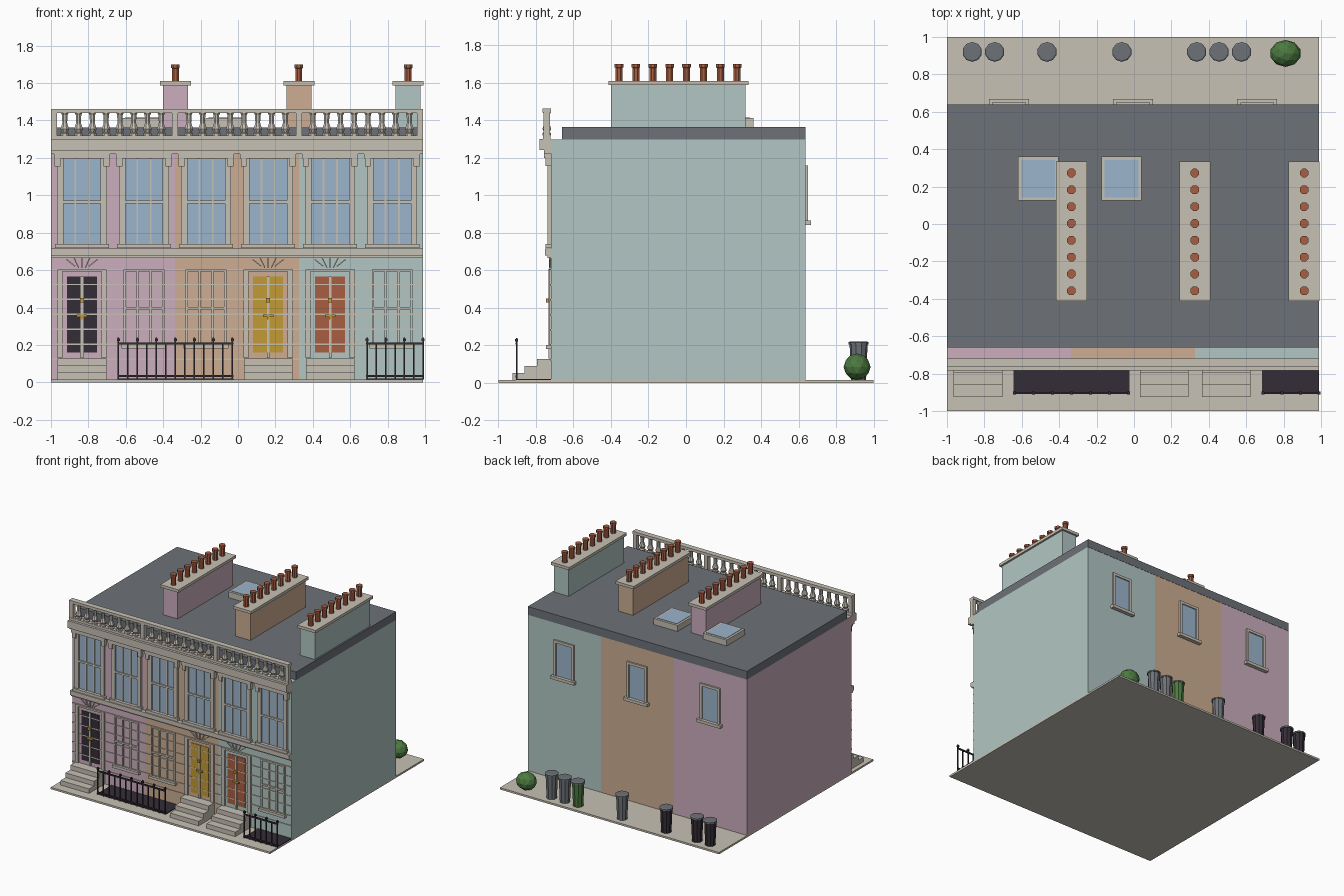
import bpy, bmesh, math
from mathutils import Matrix, Vector

cube = bpy.data.objects.get("Cube")
if cube:
    bpy.data.objects.remove(cube, do_unlink=True)


def material(name, hexcode):
    rgb = [int(hexcode[i:i + 2], 16) / 255 for i in (0, 2, 4)]
    lin = [((c + 0.055) / 1.055) ** 2.4 if c > 0.04 else c / 12.92 for c in rgb]
    m = bpy.data.materials.new(name)
    m.use_nodes = True
    m.diffuse_color = (*lin, 1)
    m.node_tree.nodes["Principled BSDF"].inputs["Base Color"].default_value = (*lin, 1)
    return m


PINK = material("pink paint", "CBAEBD")
TAN = material("tan paint", "CDAE92")
TEAL = material("pale teal paint", "B1C6C3")
STONE = material("pale stone", "C7C1B5")
SLATE = material("slate grey", "6D7278")
GLASS = material("blue glass", "9CB5CC")
DARK = material("near black", "342D37")
GOLD = material("golden yellow", "C29A35")
CLAY = material("terracotta", "A85E42")
GREEN = material("leaf green", "4C7A40")
PAINTS = [PINK, TAN, TEAL]


def finish(name, bm, mat):
    mesh = bpy.data.meshes.new(name)
    bm.to_mesh(mesh)
    bm.free()
    mesh.materials.append(mat)
    ob = bpy.data.objects.new(name, mesh)
    bpy.context.collection.objects.link(ob)
    return ob


def add_box(bm, x0, x1, y0, y1, z0, z1, turn=0):
    """Box between limits, optionally turned about its centre in the xz plane."""
    mid = Vector((x0 + x1, y0 + y1, z0 + z1)) / 2
    size = Matrix.Diagonal((x1 - x0, y1 - y0, z1 - z0, 1))
    bmesh.ops.create_cube(bm, size=1, matrix=Matrix.Translation(mid) @ Matrix.Rotation(turn, 4, 'Y') @ size)


def boxes(name, mat, items):
    bm = bmesh.new()
    for item in items:
        add_box(bm, *item)
    return finish(name, bm, mat)


def lathe(name, mat, profile, sides, spots):
    """Turned shape from (radius, height) pairs, repeated at each spot."""
    bm = bmesh.new()
    for sx, sy, sz in spots:
        rings = []
        for r, z in profile:
            angles = [2 * math.pi * (k + 0.5) / sides for k in range(sides)]
            rings.append([bm.verts.new((sx + r * math.cos(a), sy + r * math.sin(a), sz + z)) for a in angles])
        for low, high in zip(rings, rings[1:]):
            for k in range(sides):
                n = (k + 1) % sides
                bm.faces.new((low[k], low[n], high[n], high[k]))
        bm.faces.new(rings[0][::-1])
        bm.faces.new(rings[-1])
    return finish(name, bm, mat)


L, R, FRONT, BACK, GROUND = -1.0, 0.99, -0.72, 0.636, 0.015
W = (R - L) / 3
BAYS = [L + W * (i + 0.5) / 2 for i in range(6)]
DOORS = [(BAYS[0], DARK), (BAYS[3], GOLD), (BAYS[4], CLAY)]

# Ground slab, three houses, roof
boxes("pavement", STONE, [(L, R, -1, 1, 0, GROUND)])
for i, paint in enumerate(PAINTS):
    boxes(f"house_wall_{i + 1}", paint, [(L + W * i, L + W * (i + 1), FRONT, BACK, GROUND, 1.297)])
boxes("roof", SLATE, [(L, R, -0.66, BACK + 0.002, 1.295, 1.363)])

# Front mouldings
boxes("cornice", STONE, [(L, R, -0.782, FRONT, 1.24, 1.3), (L, R, -0.757, FRONT, 1.222, 1.24)])
boxes("string_course", STONE, [(L, R, -0.752, FRONT, 0.678, 0.715), (L, R, -0.738, FRONT, 0.665, 0.678)])
boxes("wall_bands", STONE, [(L, R, FRONT - 0.005, FRONT, 0.12 + 0.08 * k, 0.127 + 0.08 * k) for k in range(7)])

# Balustrade
boxes("balustrade_rails", STONE, [(L, R, -0.765, FRONT, 1.44, 1.462), (L, R, -0.762, -0.722, 1.3, 1.32)])
boxes("balustrade_posts", STONE, [(x - 0.016, x + 0.016, -0.76, -0.725, 1.31, 1.45)
                                  for x in (L + 0.016, L + W, L + 2 * W, R - 0.016)])
lathe("balusters", STONE,
      [(0.024, 0), (0.024, 0.012), (0.017, 0.018), (0.025, 0.035), (0.014, 0.068), (0.016, 0.11), (0.022, 0.122)],
      8, [(L + W * (i + (k + 1) / 9), -0.742, 1.319) for i in range(3) for k in range(8)])

# Tall upper windows
frames, glass = [], []
for x in BAYS:
    glass.append((x - 0.105, x + 0.105, FRONT - 0.004, FRONT, 0.74, 1.195))
    frames += [(x - 0.15, x + 0.15, -0.757, FRONT, 1.198, 1.223),
               (x - 0.145, x + 0.145, -0.75, FRONT, 0.718, 0.74)]
    for s in (-1, 1):
        a, b = sorted((x + s * 0.1, x + s * 0.133))
        frames.append((a, b, -0.737, FRONT, 0.74, 1.198))
        a, b = sorted((x + s * 0.115, x + s * 0.146))
        frames.append((a, b, -0.75, FRONT, 1.155, 1.198))
        frames.append((x + s * 0.036 - 0.005, x + s * 0.036 + 0.005, -0.731, FRONT, 0.74, 1.198))
    frames.append((x - 0.1, x + 0.1, -0.733, FRONT, 0.957, 0.973))
boxes("upper_window_frames", STONE, frames)
boxes("upper_window_glass", GLASS, glass)

# Ground floor windows, painted over behind stone bars
frames = []
for x in (BAYS[1], BAYS[2], BAYS[5]):
    for dx in (-0.103, -0.035, 0.035, 0.103):
        frames.append((x + dx - 0.006, x + dx + 0.006, -0.73, FRONT, 0.2, 0.6))
    for z in (0.39, 0.592):
        frames.append((x - 0.109, x + 0.109, -0.731, FRONT, z, z + 0.013))
    frames.append((x - 0.12, x + 0.12, -0.745, FRONT, 0.18, 0.202))
boxes("lower_window_frames", STONE, frames)

# Doors with surrounds, fan bars, fittings and steps
for i, (x, paint) in enumerate(DOORS):
    n = i + 1
    boxes(f"door_{n}", paint, [(x - 0.08, x + 0.08, FRONT - 0.004, FRONT, 0.16, 0.565)])
    trim = [(x - 0.007, x + 0.007, -0.73, FRONT, 0.13, 0.565),
            (x - 0.132, x + 0.132, -0.733, FRONT, 0.592, 0.606)]
    for s in (-1, 1):
        trim.append((x + s * 0.118 - 0.014, x + s * 0.118 + 0.014, -0.733, FRONT, 0.13, 0.6))
    for k in range(-2, 3):
        dx = k * 0.03
        trim.append((x + dx - 0.003, x + dx + 0.003, -0.729, FRONT, 0.61, 0.668, k * 0.45))
    boxes(f"door_trim_{n}", STONE, trim)
    boxes(f"door_fittings_{n}", GOLD, [(x - 0.028, x + 0.028, -0.734, FRONT, 0.348, 0.362),
                                       (x - 0.006, x + 0.006, -0.734, FRONT, 0.335, 0.35)])
    boxes(f"door_knob_{n}", GOLD, [(x - 0.011, x + 0.011, -0.745, FRONT, 0.428, 0.45)])
    boxes(f"door_steps_{n}", STONE, [(x - 0.13, x + 0.13, -0.925 + 0.065 * k, FRONT, GROUND, 0.052 + 0.038 * k)
                                     for k in range(3)])

# Basement areas with iron railings
for n, (a, b, bars) in enumerate(((-0.645, -0.025, 12), (0.685, 0.995, 6))):
    boxes(f"basement_area_{n + 1}", DARK, [(a, min(b, R), -0.9, FRONT, GROUND, 0.021)])
    rail = [(a, b, -0.908, -0.898, 0.203, 0.214), (a, b, -0.908, -0.898, 0.028, 0.038)]
    for k in range(bars + 1):
        x = a + 0.005 + (b - a - 0.01) * k / bars
        tall = k % 2 == 0
        rail.append((x - 0.004, x + 0.004, -0.907, -0.899, GROUND, 0.24 if tall else 0.21))
        if tall:
            rail.append((x - 0.008, x + 0.008, -0.911, -0.895, 0.22, 0.234))
    boxes(f"area_railing_{n + 1}", DARK, rail)

# Chimneys
for n, (x, paint) in enumerate(zip((-0.335, 0.325, 0.91), PAINTS)):
    boxes(f"chimney_stack_{n + 1}", paint, [(x - 0.067, x + 0.067, -0.4, 0.317, 1.355, 1.59)])
    boxes(f"chimney_cap_{n + 1}", STONE, [(x - 0.083, x + 0.083, -0.412, 0.333, 1.587, 1.61)])
    lathe(f"chimney_pots_{n + 1}", CLAY, [(0.02, 0), (0.02, 0.07), (0.025, 0.072), (0.025, 0.09)], 8,
          [(x, -0.357 + 0.09 * k, 1.609) for k in range(8)])

# Skylights
for n, x in enumerate((-0.513, -0.067)):
    boxes(f"skylight_frame_{n + 1}", STONE, [(x - 0.108, x + 0.108, 0.125, 0.36, 1.36, 1.412)])
    boxes(f"skylight_glass_{n + 1}", GLASS, [(x - 0.09, x + 0.09, 0.143, 0.342, 1.41, 1.415)])

# Rear windows
frames, glass = [], []
for i in range(3):
    x = L + W * (i + 0.5)
    glass.append((x - 0.078, x + 0.078, BACK, BACK + 0.005, 0.865, 1.14))
    frames += [(x - 0.09, x + 0.09, BACK, 0.65, 1.137, 1.158),
               (x - 0.107, x + 0.107, BACK, 0.667, 0.842, 0.866)]
    for s in (-1, 1):
        frames.append((x + s * 0.08 - 0.01, x + s * 0.08 + 0.01, BACK, 0.65, 0.865, 1.14))
boxes("rear_window_frames", STONE, frames)
boxes("rear_window_glass", GLASS, glass)

# Bins and round bush in the back yard
BINS = [(-0.865, DARK), (-0.745, DARK), (-0.465, DARK), (-0.065, SLATE),
        (0.335, GREEN), (0.455, SLATE), (0.575, SLATE)]
for n, (x, paint) in enumerate(BINS):
    lathe(f"bin_{n + 1}", paint, [(0.04, 0), (0.048, 0.19)], 10, [(x, 0.92, GROUND)])
lathe("bin_lids", SLATE, [(0.053, 0), (0.053, 0.012), (0.045, 0.017)], 10, [(x, 0.92, 0.204) for x, _ in BINS])
bm = bmesh.new()
bmesh.ops.create_icosphere(bm, subdivisions=2, radius=1,
                           matrix=Matrix.Translation((0.81, 0.912, 0.085)) @ Matrix.Diagonal((0.083, 0.072, 0.071, 1)))
finish("bush", bm, GREEN)
